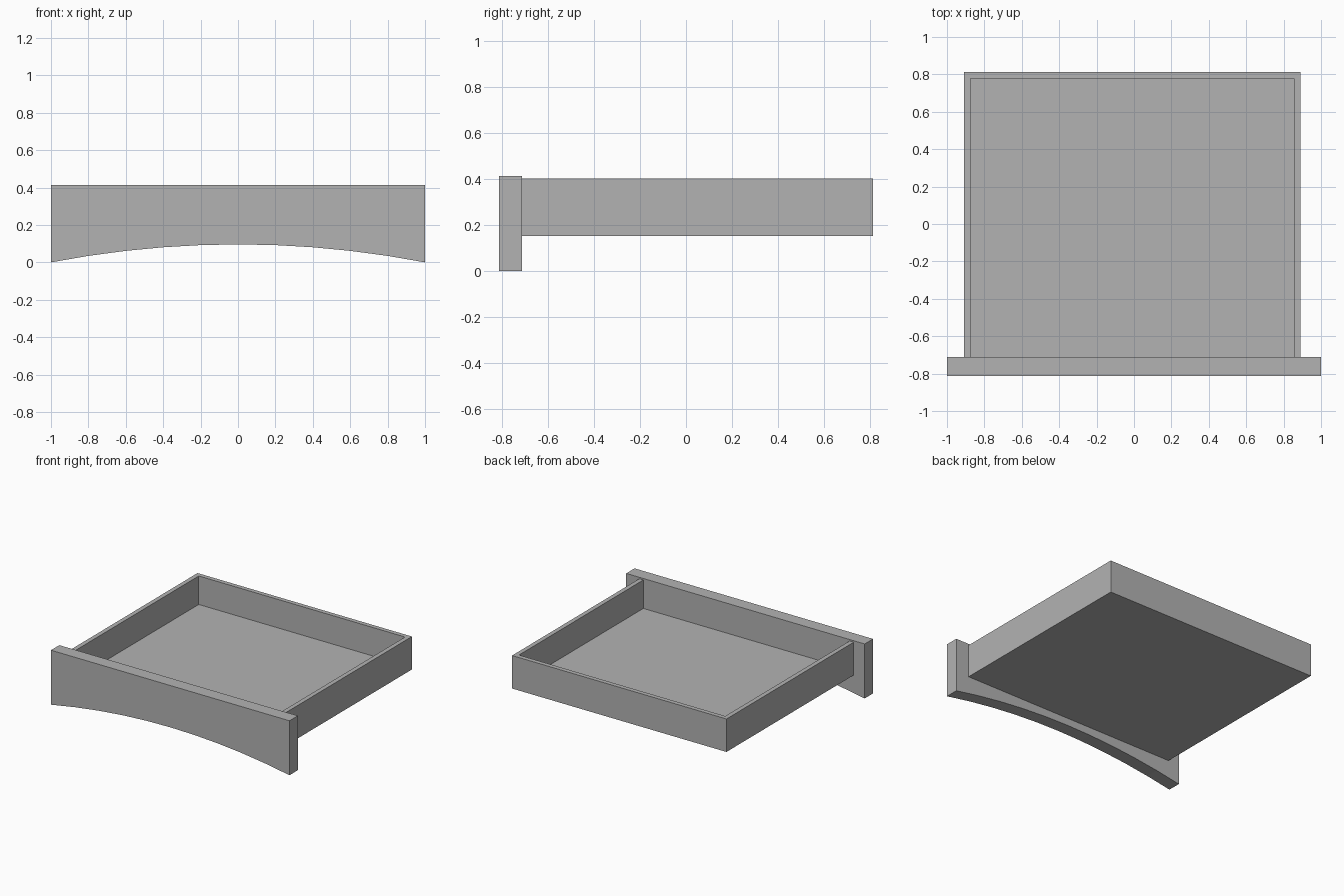
import bpy
import bmesh

cube = bpy.data.objects.get("Cube")
if cube:
    bpy.data.objects.remove(cube, do_unlink=True)

grey = bpy.data.materials.new("plain grey")
grey.use_nodes = True
colour = (0.45, 0.45, 0.45, 1)
grey.diffuse_color = colour
grey.node_tree.nodes["Principled BSDF"].inputs["Base Color"].default_value = colour


def add_object(name, bm):
    bmesh.ops.recalc_face_normals(bm, faces=bm.faces)
    mesh = bpy.data.meshes.new(name)
    bm.to_mesh(mesh)
    bm.free()
    mesh.materials.append(grey)
    obj = bpy.data.objects.new(name, mesh)
    bpy.context.collection.objects.link(obj)
    return obj


def extrude_outline(name, points, offset):
    bm = bmesh.new()
    face = bm.faces.new([bm.verts.new(p) for p in points])
    result = bmesh.ops.extrude_face_region(bm, geom=[face], use_keep_orig=True)
    moved = [v for v in result["geom"] if isinstance(v, bmesh.types.BMVert)]
    bmesh.ops.translate(bm, verts=moved, vec=offset)
    return add_object(name, bm)


# Main dimensions
left, right = 0.89, -0.908
front, panel_back, back = -0.812, -0.712, 0.812
bottom, rim, panel_top = 0.152, 0.402, 0.413
wall, arch, segments = 0.034, 0.096, 10

# Front panel with a shallow arched lower edge
outline = [(1, front, panel_top), (-1, front, panel_top)]
for i in range(segments + 1):
    x = -1 + 2 * i / segments
    outline.append((x, front, arch * (1 - x * x)))
extrude_outline("drawer_front", outline, (0, panel_back - front, 0))

# Three walls in one U-shaped piece, open towards the panel
walls = [
    (right, panel_back, bottom), (right, back, bottom),
    (left, back, bottom), (left, panel_back, bottom),
    (left - wall, panel_back, bottom), (left - wall, back - wall, bottom),
    (right + wall, back - wall, bottom), (right + wall, panel_back, bottom),
]
extrude_outline("drawer_walls", walls, (0, 0, rim - bottom))

# Floor panel between the walls
floor = [
    (right + wall, panel_back, bottom), (right + wall, back - wall, bottom),
    (left - wall, back - wall, bottom), (left - wall, panel_back, bottom),
]
extrude_outline("drawer_floor", floor, (0, 0, wall))
